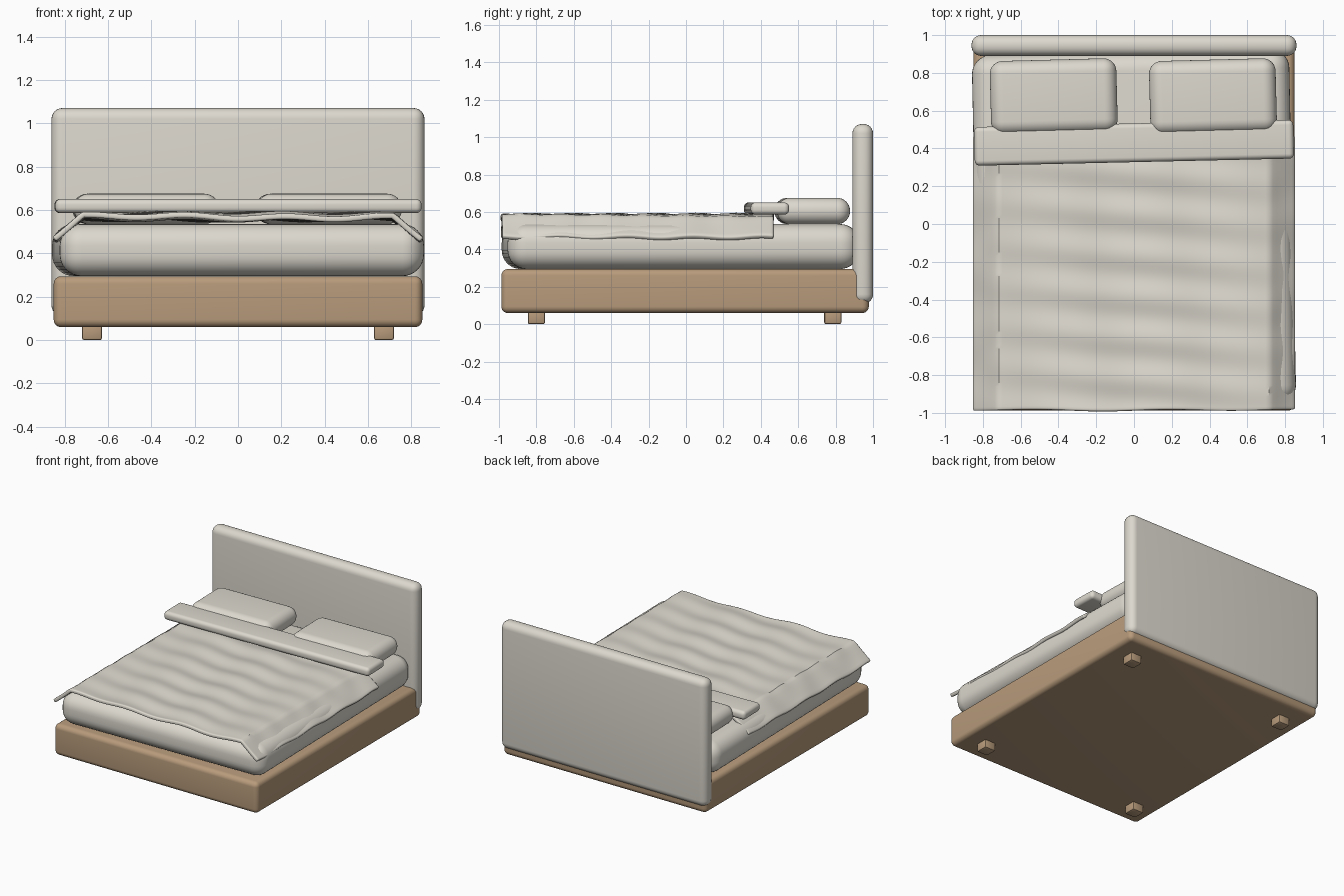
import bpy, bmesh, math

if "Cube" in bpy.data.objects:
    bpy.data.objects.remove(bpy.data.objects["Cube"])


def material(name, rgb):
    m = bpy.data.materials.new(name)
    m.diffuse_color = (*rgb, 1)
    m.use_nodes = True
    m.node_tree.nodes["Principled BSDF"].inputs["Base Color"].default_value = m.diffuse_color
    return m


FABRIC = material("off_white_fabric", (0.72, 0.69, 0.62))
WOOD = material("tan_wood", (0.48, 0.33, 0.20))


def finish(obj, mat):
    obj.data.materials.append(mat)
    bpy.ops.object.select_all(action='DESELECT')
    obj.select_set(True)
    bpy.context.view_layer.objects.active = obj
    bpy.ops.object.shade_smooth_by_angle(angle=math.radians(35))


def soft_box(name, center, size, radius, mat, turn=0.0, segments=6):
    """Rounded box, turned about z by a few degrees."""
    bm = bmesh.new()
    bmesh.ops.create_cube(bm, size=1)
    bmesh.ops.scale(bm, vec=size, verts=bm.verts)
    bmesh.ops.bevel(bm, geom=bm.edges[:], offset=radius, segments=segments,
                    profile=0.5, affect='EDGES')
    mesh = bpy.data.meshes.new(name)
    bm.to_mesh(mesh)
    bm.free()
    obj = bpy.data.objects.new(name, mesh)
    obj.location = center
    obj.rotation_euler.z = math.radians(turn)
    bpy.context.collection.objects.link(obj)
    finish(obj, mat)
    return obj


# Frame, legs and headboard
soft_box("bed_base", (0, -0.005, 0.177), (1.70, 1.965, 0.235), 0.035, WOOD)
for sx, side in ((-1, "left"), (1, "right")):
    for y, end in ((-0.80, "front"), (0.785, "back")):
        soft_box(f"leg_{end}_{side}", (sx * 0.673, y, 0.04), (0.092, 0.092, 0.08),
                 0.01, WOOD, segments=2)
soft_box("headboard", (0, 0.945, 0.59), (1.72, 0.11, 0.96), 0.05, FABRIC)

# Bedding, each piece laid slightly askew
soft_box("mattress", (0, -0.03, 0.415), (1.68, 1.88, 0.24), 0.10, FABRIC, 1.2, 8)
for x, side in ((-0.425, "left"), (0.418, "right")):
    soft_box(f"pillow_{side}", (x, 0.675, 0.605), (0.67, 0.39, 0.14), 0.068, FABRIC, 1.5, 8)
soft_box("folded_sheet", (0, 0.43, 0.618), (1.69, 0.205, 0.065), 0.026, FABRIC, 1.3)


# Blanket: rippled sheet with sloping side flaps
def blanket_height(x, y):
    a = abs(x)
    ripple = (0.007 * math.sin(2 * math.pi * (y + 0.09 * x) / 0.22)
              * (0.6 + 0.4 * math.cos(3 * x))
              + 0.007 * math.sin(2 * math.pi * x / 0.46 + 1.5 * y))
    if a <= 0.72:
        return 0.582 + ripple
    t = (a - 0.72) / 0.14
    hang = 0.006 * math.sin(2 * math.pi * y / 0.36 + x) * t
    return 0.582 + ripple * (1 - t) + hang - 0.115 * t


NX, NY = 86, 80
bm = bmesh.new()
rows = []
for j in range(NY + 1):
    y = -0.985 + 1.453 * j / NY
    row = []
    for i in range(NX + 1):
        x = -0.855 + 1.71 * i / NX
        edge = 0.004 * math.sin(9 * x) * (1 - j / NY)
        row.append(bm.verts.new((x, y + edge, blanket_height(x, y))))
    rows.append(row)
for j in range(NY):
    for i in range(NX):
        bm.faces.new((rows[j][i], rows[j][i + 1], rows[j + 1][i + 1], rows[j + 1][i]))
mesh = bpy.data.meshes.new("blanket")
bm.to_mesh(mesh)
bm.free()
blanket = bpy.data.objects.new("blanket", mesh)
bpy.context.collection.objects.link(blanket)
solid = blanket.modifiers.new("thickness", 'SOLIDIFY')
solid.thickness = 0.026
solid.offset = -1
rim = blanket.modifiers.new("soft_rim", 'BEVEL')
rim.width = 0.008
rim.segments = 2
rim.limit_method = 'ANGLE'
rim.angle_limit = math.radians(60)
finish(blanket, FABRIC)
